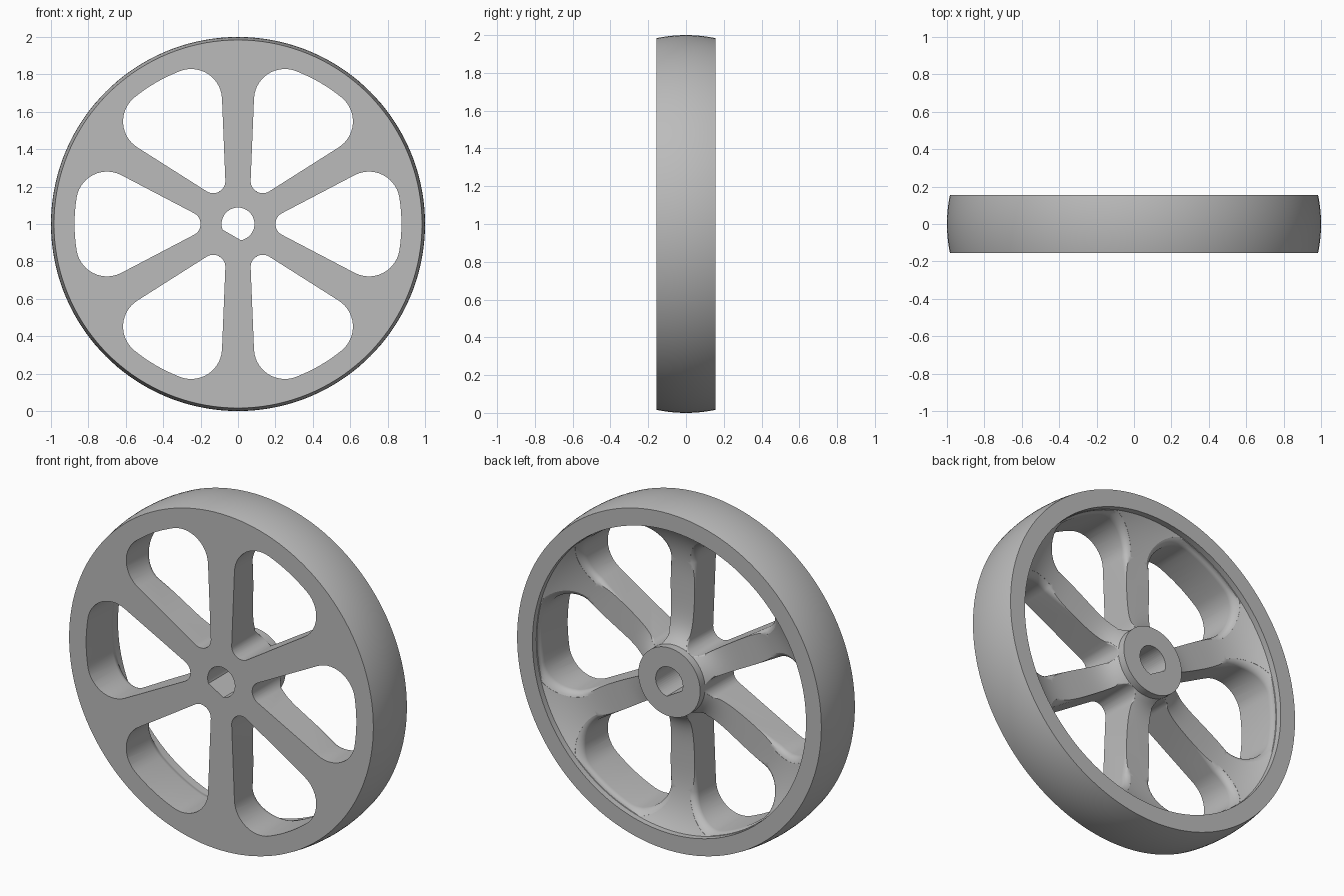
import bpy, bmesh, math
from mathutils import Vector

if "Cube" in bpy.data.objects:
    bpy.data.objects.remove(bpy.data.objects["Cube"], do_unlink=True)

HALF = 0.155      # half of the wheel width
HUB = 0.2         # hub radius
RIM_IN = 0.885    # inner radius of the rim at the back
AXLE = Vector((0, 0, 1))


def back_height(r):
    """Back surface of the spokes: rises to the hub and to the rim."""
    rise = max(0, (r - 0.5) / (RIM_IN - 0.5))
    return 0.03 + 0.08 * math.exp(-(r - HUB) / 0.06) + 0.09 * rise ** 3


def finish(bm, name):
    bmesh.ops.recalc_face_normals(bm, faces=bm.faces)
    mesh = bpy.data.meshes.new(name)
    bm.to_mesh(mesh)
    bm.free()
    ob = bpy.data.objects.new(name, mesh)
    bpy.context.collection.objects.link(ob)
    return ob


def loft(bm, rings):
    """Closed solid through rings of equal length."""
    rows = [[bm.verts.new(p) for p in ring] for ring in rings]
    n = len(rows[0])
    for a, b in zip(rows, rows[1:]):
        for i in range(n):
            j = (i + 1) % n
            bm.faces.new((a[i], a[j], b[j], b[i]))
    bm.faces.new(rows[0])
    bm.faces.new(rows[-1])


def arc(cx, cy, r, start, end, steps):
    """Points and outward normals along an arc."""
    out = []
    for i in range(steps + 1):
        a = math.radians(start + (end - start) * i / steps)
        n = Vector((math.cos(a), math.sin(a)))
        out.append((Vector((cx, cy)) + n * r, n))
    return out


# Wheel body: crowned tread, flat front, dished back and hub
profile = [(0, -HALF)]
for i in range(17):
    y = HALF * (i / 8 - 1)
    profile.append((1 - 0.016 * (y / HALF) ** 2, y))
profile.append((RIM_IN, HALF))
for i in range(33):
    r = RIM_IN + (HUB - RIM_IN) * i / 32
    profile.append((r, back_height(r)))
profile += [(HUB, HALF), (0, HALF)]

bm = bmesh.new()
verts = [bm.verts.new((r, y, 1)) for r, y in profile]
edges = [bm.edges.new(pair) for pair in zip(verts, verts[1:])]
bmesh.ops.spin(bm, geom=verts + edges, cent=AXLE, axis=(0, 1, 0),
               angle=math.tau, steps=144, use_merge=False)
bmesh.ops.remove_doubles(bm, verts=bm.verts, dist=1e-4)
wheel = finish(bm, "spoked_wheel")

# Window outline: narrow tip, two rounded corners, outer arc
side, turn = 117.5, math.degrees(math.atan2(0.115, 0.70))
outline = arc(0.265, 0, 0.065, side, 360 - side, 14)
outline += arc(0.70, -0.115, 0.165, -side, -turn, 14)
outline += arc(0, 0, 0.874, -turn, turn, 8)[1:-1]
outline += arc(0.70, 0.115, 0.165, turn, side, 14)


def window_rings(angle):
    """Straight walls that flare into a rounded edge at the back."""
    ca, sa = math.cos(angle), math.sin(angle)

    def place(p, y):
        return (p.x * ca - p.y * sa, y, 1 + p.x * sa + p.y * ca)

    rings = [[place(p, -0.3) for p, n in outline]]
    for step in range(7):
        a = math.radians(13 * step)
        ring = []
        for p, n in outline:
            f = 0.004 + 0.034 * min(1, max(0, (p.length - 0.22) / 0.1))
            q = p + n * f * (1 - math.cos(a))
            r = min(max(q.length, HUB + 0.0005), RIM_IN - 0.003)
            q = q * (r / q.length)
            ring.append(place(q, back_height(r) - f * (1 - math.sin(a))))
        rings.append(ring)
    rings.append([(x, 0.3, z) for x, y, z in rings[-1]])
    return rings


bm = bmesh.new()
for k in range(6):
    loft(bm, window_rings(k * math.pi / 3))
windows = finish(bm, "window_cutter")

# Shaft bore with one flat side
bore = [p for p, n in arc(0, 0, 0.088, -80, 200, 40)]
bm = bmesh.new()
loft(bm, [[(p.x, y, 1 + p.y) for p in bore] for y in (-0.3, 0.3)])
shaft = finish(bm, "bore_cutter")

bpy.context.view_layer.objects.active = wheel
wheel.select_set(True)
for cutter in (windows, shaft):
    cutter.hide_render = True
    mod = wheel.modifiers.new("cut", "BOOLEAN")
    mod.operation = "DIFFERENCE"
    mod.solver = "EXACT"
    mod.object = cutter
    bpy.ops.object.modifier_apply(modifier=mod.name)
    bpy.data.objects.remove(cutter, do_unlink=True)

# Plain grey finish
grey = bpy.data.materials.new("light_grey")
grey.use_nodes = True
grey.diffuse_color = (0.5, 0.5, 0.5, 1)
grey.node_tree.nodes["Principled BSDF"].inputs["Base Color"].default_value = (0.5, 0.5, 0.5, 1)
wheel.data.materials.clear()
wheel.data.materials.append(grey)
bpy.ops.object.shade_smooth_by_angle(angle=math.radians(35))
